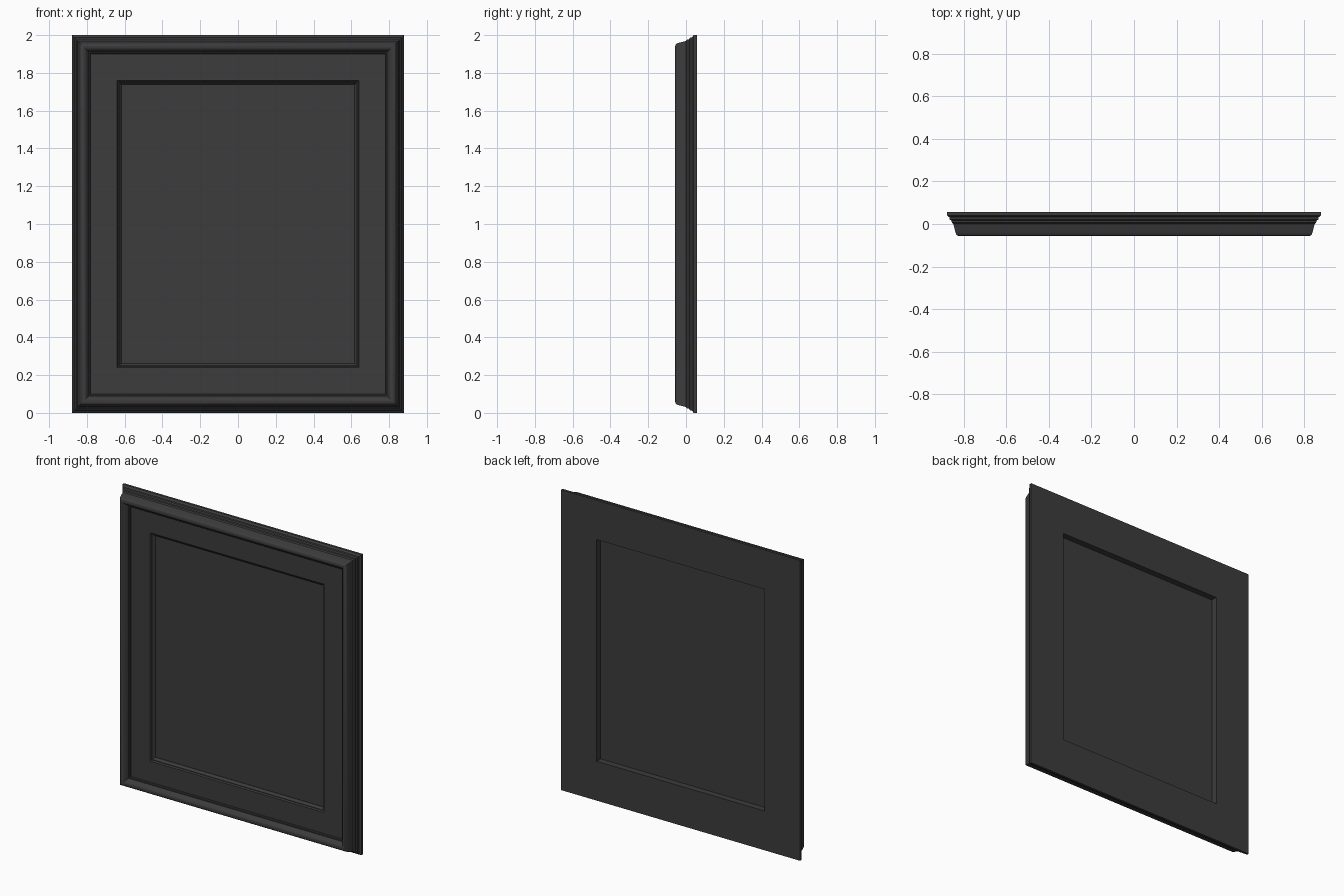
import bpy, bmesh

if "Cube" in bpy.data.objects:
    bpy.data.objects.remove(bpy.data.objects["Cube"])

W, H = 0.88, 2.0   # half width, height

mat = bpy.data.materials.new("dark_grey")
mat.diffuse_color = (0.045, 0.045, 0.045, 1)
mat.use_nodes = True
mat.node_tree.nodes["Principled BSDF"].inputs["Base Color"].default_value = mat.diffuse_color


def rect(d, y):
    """Corners of the outer rectangle inset by d at depth y."""
    return [(-W + d, y, d), (W - d, y, d), (W - d, y, H - d), (-W + d, y, H - d)]


def finish(name, bm, angle=0.5):
    me = bpy.data.meshes.new(name)
    bm.to_mesh(me)
    bm.free()
    ob = bpy.data.objects.new(name, me)
    bpy.context.collection.objects.link(ob)
    me.materials.append(mat)
    bpy.ops.object.select_all(action='DESELECT')
    ob.select_set(True)
    bpy.context.view_layer.objects.active = ob
    bpy.ops.object.shade_smooth_by_angle(angle=angle)
    return ob


def mitred_ring(name, profile):
    """Sweep an (inset, depth) profile round the rectangle with mitred corners."""
    bm = bmesh.new()
    rings = [[bm.verts.new(c) for c in rect(d, y)] for d, y in profile]
    for a, b in zip(rings, rings[1:]):
        for i in range(4):
            j = (i + 1) % 4
            bm.faces.new((a[i], a[j], b[j], b[i]))
    return finish(name, bm)


# Outer moulding: flat back, stepped outside, rounded lip, coved inside
mitred_ring("frame_moulding", [
    (0.10, 0.057), (0.0, 0.057), (0.0, 0.041), (0.006, 0.036), (0.012, 0.032),
    (0.014, 0.021), (0.022, 0.016), (0.024, 0.006), (0.031, 0.0),
    (0.036, -0.020), (0.041, -0.040), (0.045, -0.050), (0.051, -0.055),
    (0.058, -0.057), (0.067, -0.055), (0.076, -0.049), (0.083, -0.040),
    (0.088, -0.030), (0.090, -0.024), (0.096, -0.024), (0.10, -0.020), (0.10, -0.011)])

# Flat inner border with stepped bevel at the opening, returning along the back
mitred_ring("inner_border", [
    (0.10, -0.011), (0.24, -0.011), (0.246, -0.003), (0.250, -0.003),
    (0.262, 0.012), (0.262, 0.057), (0.10, 0.057)])

# Recessed picture sheet
bm = bmesh.new()
bm.faces.new([bm.verts.new(c) for c in rect(0.262, 0.015)])
finish("picture_panel", bm)
